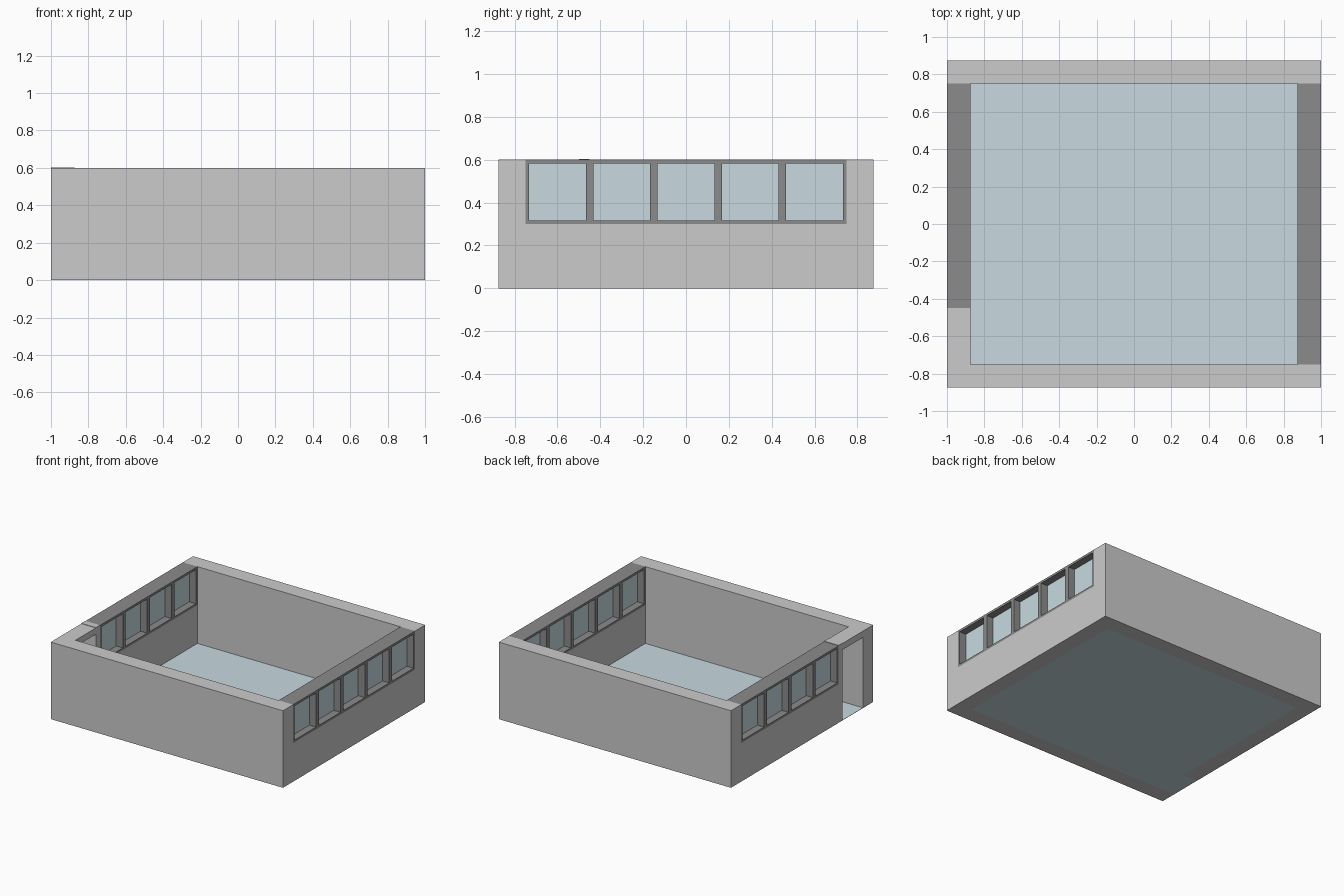
import bpy, bmesh

if "Cube" in bpy.data.objects:
    bpy.data.objects.remove(bpy.data.objects["Cube"])


def material(name, color):
    m = bpy.data.materials.new(name)
    m.diffuse_color = (*color, 1)
    m.use_nodes = True
    m.node_tree.nodes["Principled BSDF"].inputs["Base Color"].default_value = m.diffuse_color
    return m


GLASS = material("pale_blue", (0.58, 0.70, 0.75))
DARK = material("dark_grey", (0.26, 0.26, 0.26))


def finish(name, bm, mat=None):
    bmesh.ops.recalc_face_normals(bm, faces=bm.faces)
    me = bpy.data.meshes.new(name)
    bm.to_mesh(me)
    bm.free()
    ob = bpy.data.objects.new(name, me)
    bpy.context.collection.objects.link(ob)
    if mat:
        me.materials.append(mat)
    return ob


def prism(name, outline, z0, z1, mat=None):
    bm = bmesh.new()
    face = bm.faces.new([bm.verts.new((x, y, z0)) for x, y in outline])
    ext = bmesh.ops.extrude_face_region(bm, geom=[face])
    top = [v for v in ext["geom"] if isinstance(v, bmesh.types.BMVert)]
    bmesh.ops.translate(bm, verts=top, vec=(0, 0, z1 - z0))
    return finish(name, bm, mat)


def box(name, x0, x1, y0, y1, z0, z1, mat=None):
    return prism(name, [(x0, y0), (x1, y0), (x1, y1), (x0, y1)], z0, z1, mat)


X, Y, T, H, SILL = 1.0, 0.875, 0.125, 0.6, 0.3
XI, YI = X - T, Y - T
DOOR = -0.5          # rear edge of the doorway
WIN = -0.45          # front end of the left window band
BAR = 0.0175         # window frame width


def window_band(side, sign, y0, count):
    """Row of square windows filling the wall thickness."""
    x0, x1 = sorted((sign * XI, sign * X))
    step = 0.3
    y1 = y0 + count * step
    box(f"{side}_window_bottom_rail", x0, x1, y0, y1, SILL, SILL + BAR, DARK)
    box(f"{side}_window_top_rail", x0, x1, y0, y1, H - BAR, H, DARK)
    for i in range(count + 1):
        y = y0 + i * step
        box(f"{side}_window_post_{i + 1}", x0, x1, max(y - BAR, y0),
            min(y + BAR, y1), SILL + BAR, H - BAR, DARK)
    xm = sign * (X - T / 2)
    for i in range(count):
        y = y0 + i * step
        box(f"{side}_window_pane_{i + 1}", xm - 0.005, xm + 0.005, y + BAR,
            y + step - BAR, SILL + BAR, H - BAR, GLASS)


# Floor, reaching out through the doorway
prism("floor", [(-X, -YI), (XI, -YI), (XI, YI), (-XI, YI),
                (-XI, DOOR), (-X, DOOR)], 0, 0.002, GLASS)

# Solid front and back walls
box("front_wall", -X, X, -Y, -YI, 0, H)
box("back_wall", -X, X, YI, Y, 0, H)

# Low side walls below the windows
box("right_wall", XI, X, -YI, YI, 0, SILL)
box("left_wall", -X, -XI, WIN, YI, 0, SILL)

# Doorway: jamb and lintel
box("door_jamb", -X, -XI, DOOR, WIN, 0, H + 0.003)
box("door_lintel", -X, -XI, -YI, DOOR, 0.55, H)

# Window rows
window_band("right", 1, -YI, 5)
window_band("left", -1, WIN, 4)
